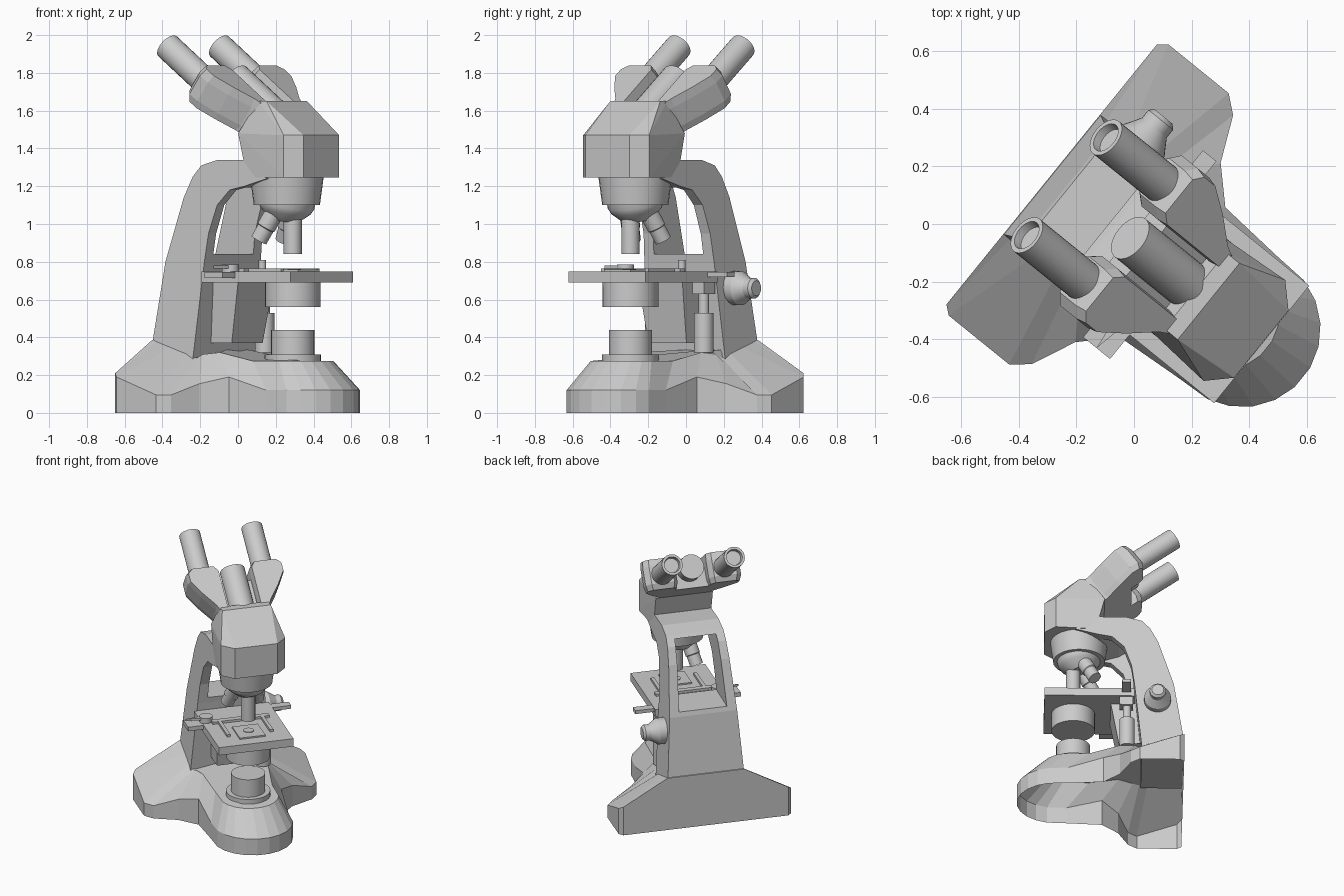
import bpy, bmesh, math
from mathutils import Matrix, Vector

if "Cube" in bpy.data.objects:
    bpy.data.objects.remove(bpy.data.objects["Cube"])

# Local frame: x = forward, y = sideways, z = up; whole model is turned 39 degrees
PLACE = Matrix.Rotation(math.radians(-39), 4, 'Z') @ Matrix.Translation((0, -0.046, 0))


def make(name, verts, faces=None, smooth=False):
    bm = bmesh.new()
    vs = [bm.verts.new(v) for v in verts]
    if faces is None:
        bmesh.ops.convex_hull(bm, input=vs)
        bmesh.ops.dissolve_limit(bm, angle_limit=0.02, verts=bm.verts, edges=bm.edges)
    else:
        for f in faces:
            bm.faces.new([vs[i] for i in f])
    bmesh.ops.recalc_face_normals(bm, faces=bm.faces)
    me = bpy.data.meshes.new(name)
    bm.to_mesh(me)
    bm.free()
    ob = bpy.data.objects.new(name, me)
    bpy.context.collection.objects.link(ob)
    ob.matrix_world = PLACE
    if smooth:
        bpy.ops.object.select_all(action='DESELECT')
        ob.select_set(True)
        bpy.context.view_layer.objects.active = ob
        bpy.ops.object.shade_smooth_by_angle(angle=math.radians(30))
    return ob


def rings(loops, open_start=False):
    n = len(loops[0])
    verts = [p for l in loops for p in l]
    faces = [(k*n + i, k*n + (i+1) % n, (k+1)*n + (i+1) % n, (k+1)*n + i)
             for k in range(len(loops)-1) for i in range(n)]
    faces.append(tuple(range((len(loops)-1)*n, len(loops)*n)))
    if not open_start:
        faces.append(tuple(range(n)))
    return verts, faces


def prism(name, pts):
    """Side profile of (x, z, half width)."""
    return make(name, *rings([[(x, s*w, z) for x, z, w in pts] for s in (-1, 1)]))


def box(name, x0, x1, y0, y1, z0, z1):
    return make(name, [(x, y, z) for x in (x0, x1) for y in (y0, y1) for z in (z0, z1)])


def lathe(name, prof, origin, axis=(0, 0, 1), seg=28):
    """Profile of (radius, distance along axis)."""
    q = Vector(axis).to_track_quat('Z', 'Y')
    loops = [[Vector(origin) + q @ Vector((r*math.cos(2*math.pi*i/seg), r*math.sin(2*math.pi*i/seg), h))
              for i in range(seg)] for r, h in prof]
    return make(name, *rings(loops), smooth=True)


# Base: open-bottomed shell with splayed rear feet and rounded front foot
outer = [(-.33, .27, .385), (-.33, .58, .21), (-.30, .605, .19), (-.03, .605, .095),
         (.03, .555, .095), (.10, .40, .155), (.21, .29, .19), (.45, .272, .12)]
inner = [(-.325, .26, .39), (-.30, .26, .38), (-.2, .26, .35), (-.1, .26, .32),
         (-.04, .255, .29), (0, .25, .31), (.10, .23, .32), (.30, .20, .275)]
for k in range(5):
    a = math.radians(77 - 17*k)
    outer.append((.52 + .272*math.cos(a), .272*math.sin(a), .12))
    inner.append((.43 + .2*math.cos(a), .2*math.sin(a), .275))


def both(pts):
    return pts + [(x, -y, z) for x, y, z in reversed(pts)]


o = both(outer)
make("base", *rings([[(x, y, 0) for x, y, z in o], o, both(inner)], open_start=True))

# Arm with the window cut through it
arm_side = [(-.33, .37), (-.265, .8), (-.16, 1.14), (-.105, 1.25), (-.05, 1.31), (.06, 1.34), (.28, 1.34),
            (.40, 1.24), (.25, 1.2), (.15, 1.18), (.07, 1.1), (.02, .95), (0, .8), (-.05, .28), (-.33, .28)]
arm = prism("arm", [(x, z, .27 - .07*(z - .33)) for x, z in arm_side])
cut = prism("window_cutter", [(-.6, .82, .168), (.3, .85, .168), (.3, 1.17, .155), (.1, 1.23, .15),
                              (0, 1.29, .145), (-.6, 1.29, .145)])
cut.hide_render = True
mod = arm.modifiers.new("window", 'BOOLEAN')
mod.operation, mod.object, mod.solver = 'DIFFERENCE', cut, 'EXACT'
bpy.context.view_layer.objects.active = arm
bpy.ops.object.modifier_apply(modifier=mod.name)
bpy.data.objects.remove(cut)

# Head housing
head = [(.31, .17, 1.65), (.37, .17, 1.65), (.2, .2, 1.48), (.26, .2, 1.245),
        (.53, .225, 1.47), (.53, .225, 1.245), (.605, .15, 1.47), (.605, .15, 1.245)]
make("head", both(head))

# Binocular unit, laid out along the inclined eyepiece axis
END = Vector((-.265, 0, 1.94))
AX = Vector((.81, 0, -.588)).normalized()
NRM = Vector((.588, 0, .81)).normalized()


def tilt(s, v, n):
    return END + AX*s + NRM*n + Vector((0, v, 0))


plan = [(.31, .14), (.31, .30), (.345, .335), (.41, .335), (.52, .27), (.63, .19), (.72, .15),
        (.72, .11), (.35, .11)]
for side, sg in (("left", 1), ("right", -1)):
    # prism housing with chamfered upper and lower faces
    def layer(n, k):
        return [tilt(.5 + (s - .5)*k, sg*(.2 + (v - .2)*k), n) for s, v in plan]
    make(side + "_prism_housing", *rings([layer(-.1, .9), layer(-.06, 1), layer(.06, 1), layer(.11, .93)]))
    lathe(side + "_eyepiece", [(.072, .45), (.072, 0), (.055, 0), (.05, .03)], tilt(0, sg*.218, 0), AX)
lathe("centre_hinge", [(.085, 0), (.085, .38)], tilt(.33, 0, .03), AX)
make("binocular_mount", [tilt(s, v, n) for s in (.42, .74) for v in (-.13, .13) for n in (-.1, .03)])

# Nosepiece, turret and objectives
lathe("nosepiece", [(.195, 1.25), (.19, 1.21), (.175, 1.1)], (.37, 0, 0))
lathe("turret", [(.15, -.03), (.15, .02), (.135, .05), (.08, .1)], (.37, 0, 1.12), (-.2, 0, -1))
lathe("front_objective", [(.048, 0), (.048, .25)], (.41, 0, .84))
for side, sg in (("left", 1), ("right", -1)):
    top, low = Vector((.345, sg*.065, 1.07)), Vector((.265, sg*.105, .915))
    lathe(side + "_objective", [(.05, 0), (.05, .1), (.045, .105), (.045, (low - top).length)], top, low - top)

# Lamp and condenser
lathe("lamp", [(.15, .25), (.15, .31), (.115, .31), (.115, .44)], (.41, 0, 0))
lathe("condenser", [(.147, .56), (.147, .70)], (.41, 0, 0))

# Stage, support and slide holder
box("stage", .0, .607, -.262, .262, .69, .748)
make("stage_support", [(x, sg*w, z) for sg in (-1, 1) for x, w, z in
                       ((-.07, .13, .37), (.10, .13, .37), (-.07, .15, .7), (.16, .15, .7))])
box("slide", .33, .52, -.09, .09, .745, .758)
lathe("slide_sample", [(.035, 0), (.035, .018)], (.42, 0, .745))
box("holder_bar", .025, .085, -.24, .395, .72, .745)
box("holder_rail", .2, .24, -.2, .2, .745, .765)
for side, sg in (("left", 1), ("right", -1)):
    box(side + "_slide_clip", .22, .46, sg*.15 - .012, sg*.15 + .012, .745, .765)
box("side_plate", .11, .23, -.37, -.2, .715, .745)
lathe("holder_dial", [(.045, .745), (.045, .785)], (.17, -.228, 0))
make("holder_lever", [(x, y, z) for x, y in ((.15, -.22), (.20, -.22), (.17, -.37)) for z in (.765, .78)])
lathe("holder_post", [(.02, .74), (.02, .81)], (.114, .11, 0), seg=16)

# Stage drive post
lathe("stage_drive", [(.052, .32), (.052, .53), (.028, .53), (.028, .64)], (.05, .208, 0))
box("drive_block", .01, .10, .17, .25, .63, .70)

# Focus knob
lathe("focus_knob", [(.09, 0), (.09, .07), (.08, .085), (.055, .125), (.055, .16), (.04, .175)],
      (-.155, .225, .66), (0, 1, 0))
